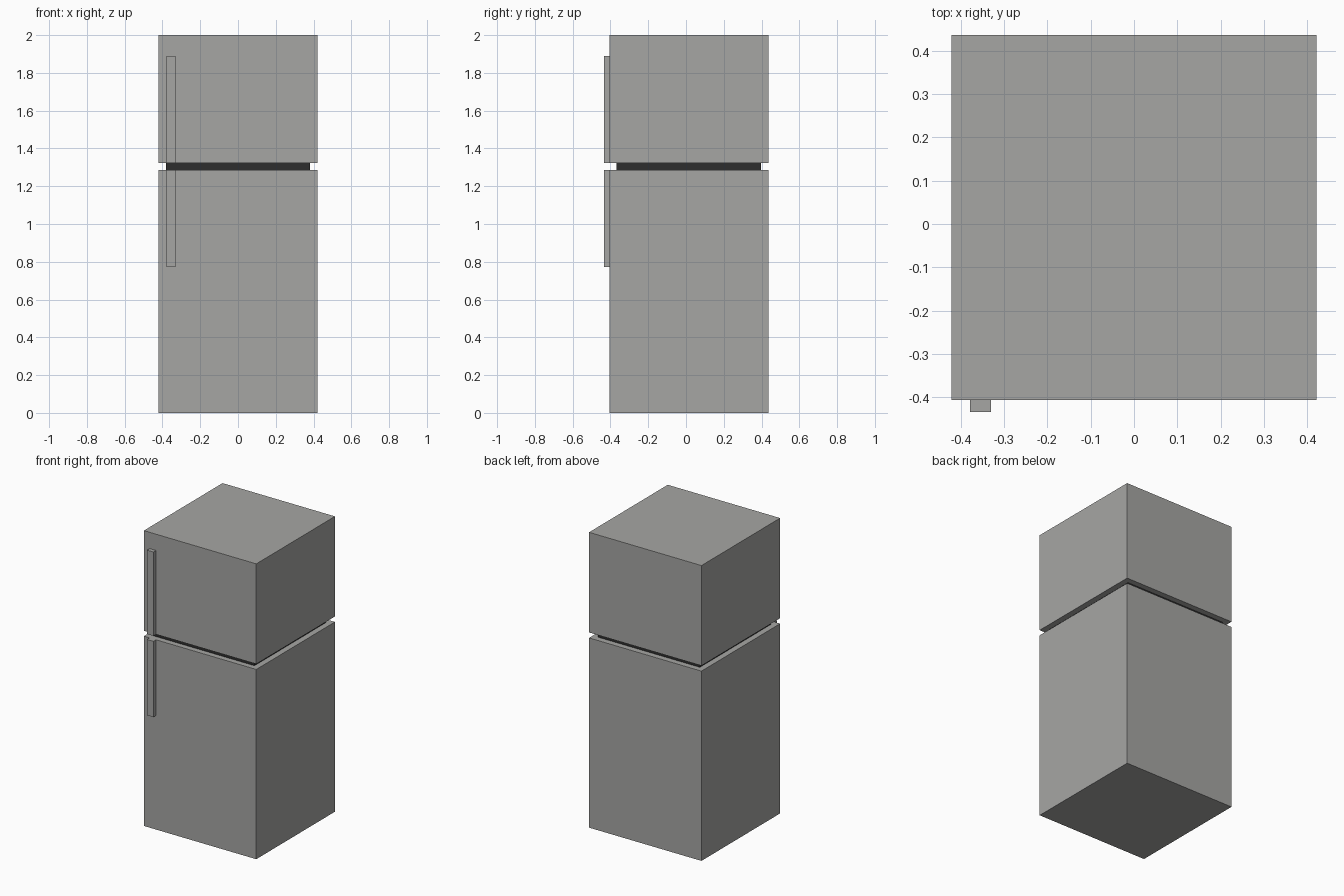
import bpy, bmesh

if "Cube" in bpy.data.objects:
    bpy.data.objects.remove(bpy.data.objects["Cube"])


def material(name, rgb):
    m = bpy.data.materials.new(name)
    m.diffuse_color = (*rgb, 1.0)
    m.use_nodes = True
    m.node_tree.nodes["Principled BSDF"].inputs["Base Color"].default_value = m.diffuse_color
    return m


def box(name, lo, hi, mat):
    """Axis-aligned box between two opposite corners."""
    bm = bmesh.new()
    bmesh.ops.create_cube(bm, size=1.0)
    for v in bm.verts:
        v.co = [lo[i] + (v.co[i] + 0.5) * (hi[i] - lo[i]) for i in range(3)]
    mesh = bpy.data.meshes.new(name)
    bm.to_mesh(mesh)
    bm.free()
    mesh.materials.append(mat)
    ob = bpy.data.objects.new(name, mesh)
    bpy.context.collection.objects.link(ob)
    return ob


steel = material("warm grey", (0.381, 0.381, 0.371))
dark = material("near black", (0.026, 0.026, 0.026))

FRONT, BACK, HALF = -0.406, 0.436, 0.421
GAP_LOW, GAP_HIGH = 1.285, 1.322

# Fridge and freezer compartments, each with its half of the handle
for part, z0, z1, h0, h1 in (
    ("fridge", 0.0, GAP_LOW, 0.772, GAP_LOW),
    ("freezer", GAP_HIGH, 2.0, GAP_HIGH, 1.89),
):
    box(part + "_body", (-HALF, FRONT, z0), (HALF, BACK, z1), steel)
    box(part + "_handle", (-0.378, -0.434, h0), (-0.33, FRONT, h1), steel)

# Recessed dark seal between the compartments
box("dark_seal", (-0.381, -0.368, GAP_LOW), (0.381, 0.396, GAP_HIGH), dark)
